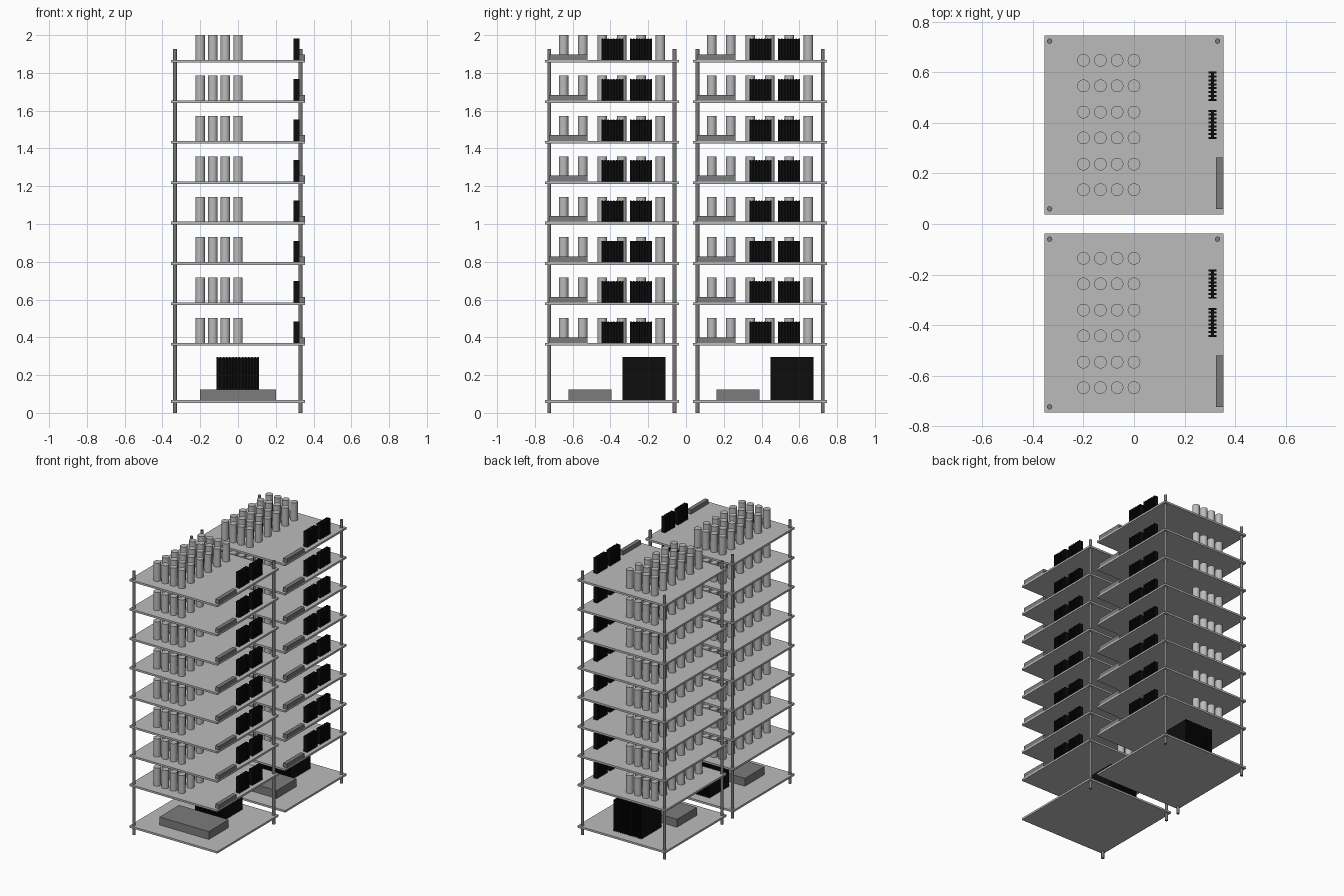
import bpy, bmesh
from mathutils import Matrix, Vector

if "Cube" in bpy.data.objects:
    bpy.data.objects.remove(bpy.data.objects["Cube"])


def material(name, value):
    m = bpy.data.materials.new(name)
    m.diffuse_color = (value, value, value, 1)
    m.use_nodes = True
    m.node_tree.nodes["Principled BSDF"].inputs["Base Color"].default_value = m.diffuse_color
    return m


LIGHT = material("light grey", 0.5)
DARK = material("dark grey", 0.2)
BLACK = material("black", 0.004)


def box(bm, x0, x1, y0, y1, z0, z1):
    mid = Vector((x0 + x1, y0 + y1, z0 + z1)) / 2
    size = Matrix.Diagonal((x1 - x0, y1 - y0, z1 - z0, 1))
    bmesh.ops.create_cube(bm, size=1, matrix=Matrix.Translation(mid) @ size)


def cylinder(bm, x, y, r, z0, z1, sides):
    bmesh.ops.create_cone(bm, cap_ends=True, segments=sides, radius1=r, radius2=r, depth=z1 - z0,
                          matrix=Matrix.Translation((x, y, (z0 + z1) / 2)))


def finish(bm, name, mat, smooth=False):
    mesh = bpy.data.meshes.new(name)
    bm.to_mesh(mesh)
    bm.free()
    mesh.materials.append(mat)
    ob = bpy.data.objects.new(name, mesh)
    bpy.context.collection.objects.link(ob)
    if smooth:
        bpy.ops.object.select_all(action='DESELECT')
        ob.select_set(True)
        bpy.context.view_layer.objects.active = ob
        bpy.ops.object.shade_smooth_by_angle()


def heatsink(bm, axis, count, x0, x1, y0, y1, z0, z1):
    """Upright fins stacked along one axis, joined by a core slab."""
    lo, hi = (x0, x1) if axis == 'x' else (y0, y1)
    step = (hi - lo) / (count - 0.5)
    for i in range(count):
        a, b = lo + i * step, lo + (i + 0.5) * step
        if axis == 'x':
            box(bm, a, b, y0, y1, z0, z1)
        else:
            box(bm, x0, x1, a, b, z0, z1)
    if axis == 'x':
        d = (y1 - y0) * 0.3
        box(bm, x0 + .002, x1 - .002, y0 + d, y1 - d, z0, z1 - .002)
    else:
        d = (x1 - x0) * 0.3
        box(bm, x0 + d, x1 - d, y0 + .002, y1 - .002, z0, z1 - .002)


HALF, THICK = 0.355, 0.014
BASE_TOP = 0.067
LEVELS = [0.37 + 0.214 * i for i in range(8)]    # top surface of each upper board

for label, cy in (("front", -0.392), ("back", 0.392)):
    # Boards
    bm = bmesh.new()
    for z in [BASE_TOP] + LEVELS:
        box(bm, -HALF, HALF, cy - HALF, cy + HALF, z - THICK, z)
    finish(bm, label + "_boards", LIGHT)

    # Three corner posts
    bm = bmesh.new()
    for x, y in ((-0.334, -0.332), (-0.334, 0.332), (0.331, 0.332)):
        cylinder(bm, x, cy + y, 0.0105, 0, 1.926, 16)
    finish(bm, label + "_posts", DARK, True)

    # Capacitor rows
    bm = bmesh.new()
    for z in LEVELS:
        for x in (-0.2, -0.133, -0.067, 0):
            for y in (-0.256, -0.155, -0.051, 0.051, 0.155, 0.256):
                cylinder(bm, x, cy + y, 0.025, z, z + 0.132, 24)
    finish(bm, label + "_capacitors", LIGHT, True)

    # Edge connectors and the base power block
    bm = bmesh.new()
    for z in LEVELS:
        box(bm, 0.324, 0.354, cy - 0.333, cy - 0.129, z, z + 0.03)
    finish(bm, label + "_connectors", DARK)
    bm = bmesh.new()
    box(bm, -0.2, 0.2, cy - 0.231, cy - 0.003, BASE_TOP, 0.125)
    finish(bm, label + "_power_block", DARK)

    # Small heatsinks on each board and the large one on the base
    bm = bmesh.new()
    for z in LEVELS:
        for y in (-0.055, 0.096):
            heatsink(bm, 'y', 8, 0.295, 0.326, cy + y, cy + y + 0.115, z, z + 0.113)
    finish(bm, label + "_small_heatsinks", BLACK)
    bm = bmesh.new()
    heatsink(bm, 'x', 14, -0.114, 0.112, cy + 0.056, cy + 0.284, BASE_TOP, 0.295)
    finish(bm, label + "_large_heatsink", BLACK)
